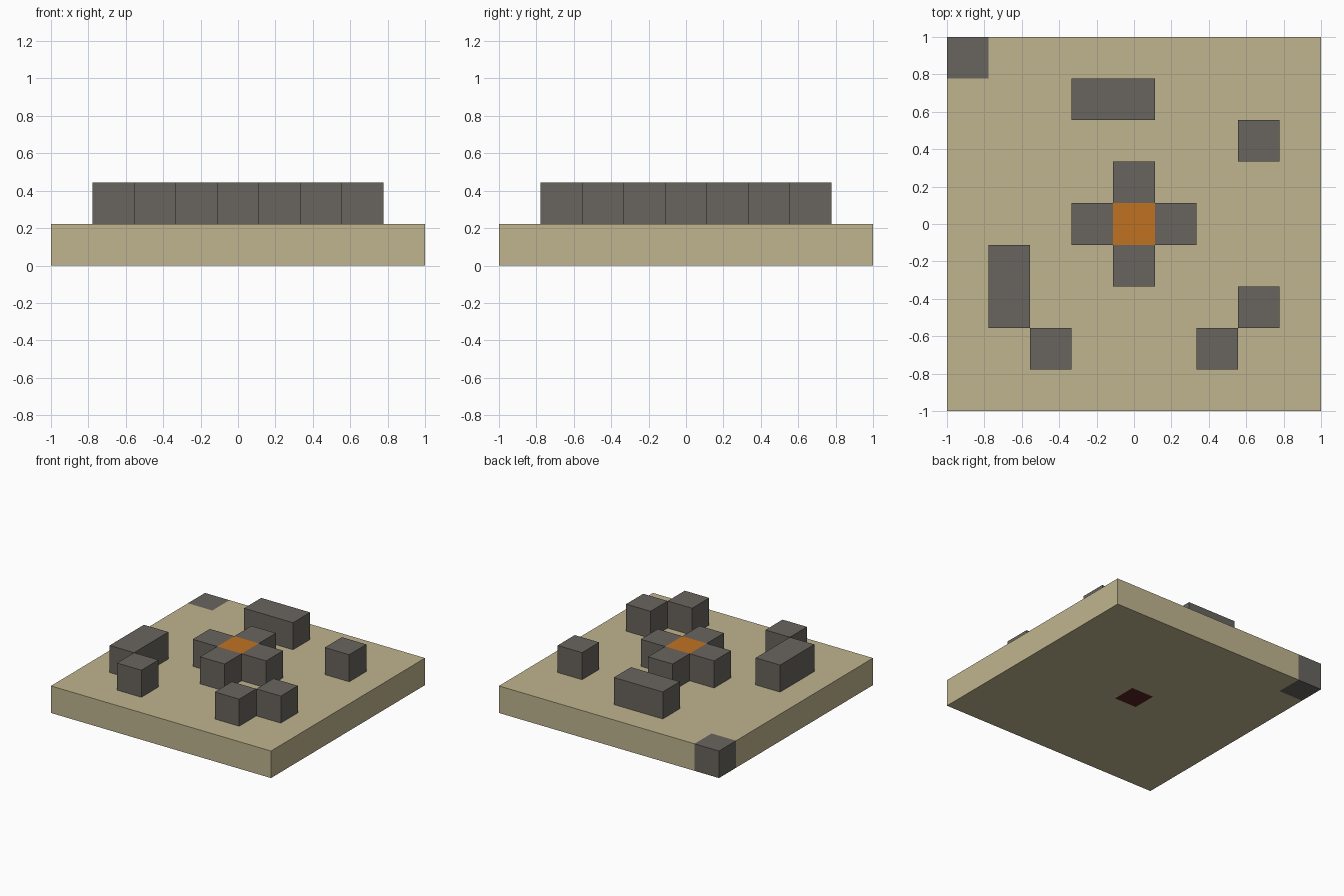
import bpy
import bmesh

CELL = 2 / 9

old = bpy.data.objects.get("Cube")
if old:
    bpy.data.objects.remove(old)


def material(name, rgb):
    mat = bpy.data.materials.new(name)
    mat.use_nodes = True
    color = (*rgb, 1)
    mat.diffuse_color = color
    mat.node_tree.nodes["Principled BSDF"].inputs["Base Color"].default_value = color
    return mat


sand = material("sand", (0.527, 0.462, 0.279))
stone = material("dark_stone", (0.141, 0.130, 0.114))
orange = material("orange", (0.527, 0.168, 0.016))
red = material("dark_red", (0.095, 0.017, 0.017))


def cell_part(name, cells, level, mats, rule=None, inset_bottom=None):
    """Extrude a set of square grid cells into one solid, one cell tall."""
    bm = bmesh.new()
    z = level * CELL
    corners = ((-0.5, -0.5), (-0.5, 0.5), (0.5, 0.5), (0.5, -0.5))
    for i, j in cells:
        bm.faces.new([bm.verts.new(((i + a) * CELL, (j + b) * CELL, z))
                      for a, b in corners])
    bmesh.ops.remove_doubles(bm, verts=bm.verts, dist=0.001)
    top = bmesh.ops.extrude_face_region(bm, geom=bm.faces[:], use_keep_orig=True)
    for item in top["geom"]:
        if isinstance(item, bmesh.types.BMVert):
            item.co.z += CELL
    bmesh.ops.recalc_face_normals(bm, faces=bm.faces)
    bm.normal_update()
    # Colour faces by the cell they belong to
    if rule:
        for f in bm.faces:
            c = f.calc_center_median() - f.normal * CELL / 2
            f.material_index = rule(round(c.x / CELL), round(c.y / CELL), f.normal.z)
    # Small coloured square cut into the middle of the underside
    if inset_bottom is not None:
        face = next(f for f in bm.faces if f.normal.z < -0.9
                    and f.calc_center_median().xy.length < 0.01)
        bmesh.ops.inset_individual(bm, faces=[face], thickness=0.014)
        face.material_index = inset_bottom
    mesh = bpy.data.meshes.new(name)
    bm.to_mesh(mesh)
    bm.free()
    for mat in mats:
        mesh.materials.append(mat)
    obj = bpy.data.objects.new(name, mesh)
    bpy.context.collection.objects.link(obj)
    return obj


# Ground slab with a stone corner cell and a red square underneath
grid = [(i, j) for i in range(-4, 5) for j in range(-4, 5)]
cell_part("ground_slab", grid, 0, [sand, stone, red],
          lambda i, j, nz: int((i, j) == (-4, 4)), inset_bottom=2)

# Central cross with an orange top
cross = [(0, 0), (1, 0), (-1, 0), (0, 1), (0, -1)]
cell_part("central_cross", cross, 1, [stone, orange],
          lambda i, j, nz: int((i, j) == (0, 0) and nz > 0.5))

# Scattered stone blocks
blocks = {
    "back_long_block": [(-1, 3), (0, 3)],
    "right_long_block": [(-3, -1), (-3, -2)],
    "front_right_block": [(-2, -3)],
    "front_left_block": [(2, -3)],
    "left_front_block": [(3, -2)],
    "left_back_block": [(3, 2)],
}
for name, cells in blocks.items():
    cell_part(name, cells, 1, [stone])
